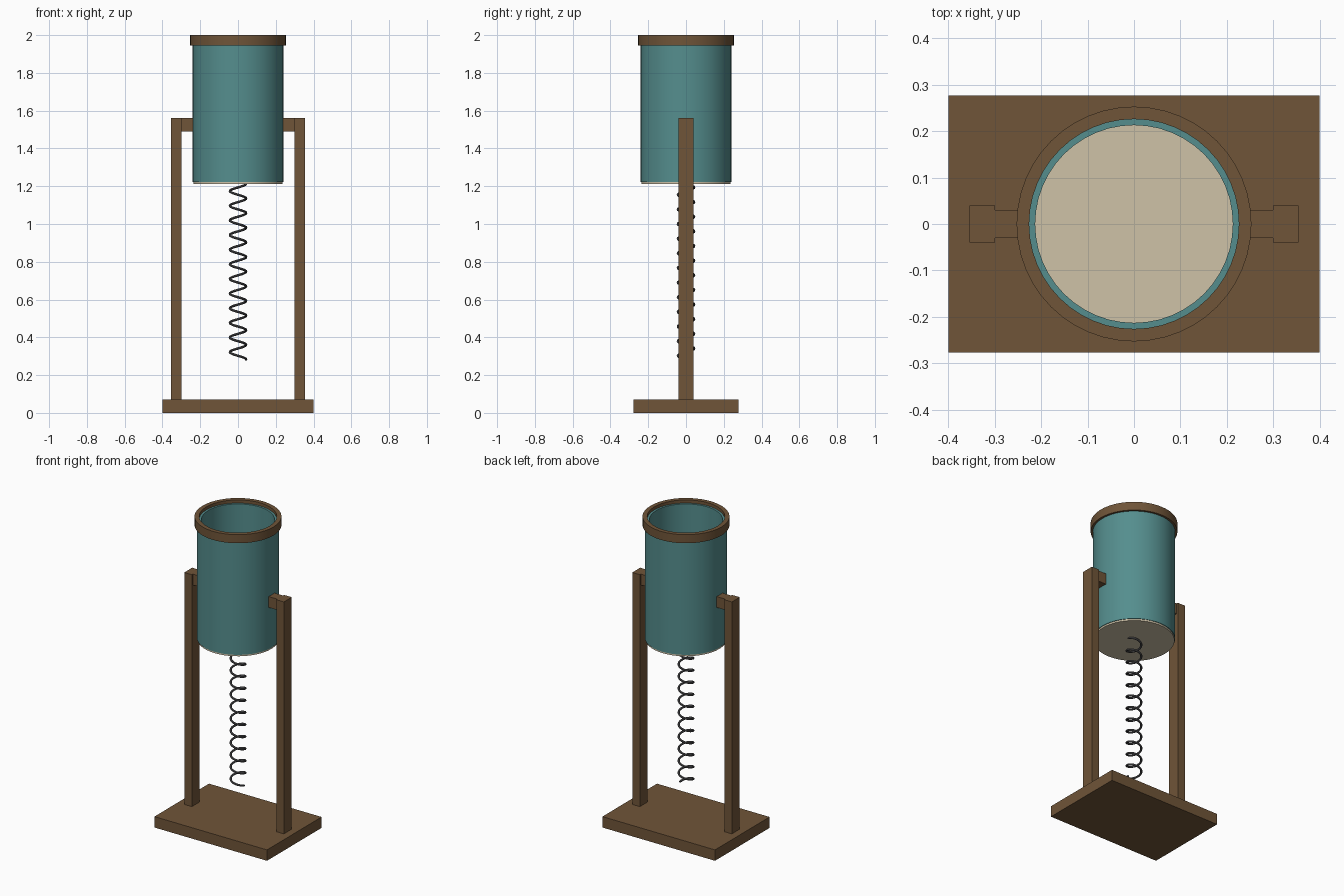
import bpy, bmesh, math
from mathutils import Vector

cube = bpy.data.objects.get("Cube")
if cube:
    bpy.data.objects.remove(cube, do_unlink=True)


def material(name, rgb):
    m = bpy.data.materials.new(name)
    m.use_nodes = True
    color = (*rgb, 1)
    m.diffuse_color = color
    m.node_tree.nodes["Principled BSDF"].inputs["Base Color"].default_value = color
    return m


wood = material("brown wood", (0.16, 0.09, 0.04))
teal = material("teal shell", (0.09, 0.27, 0.27))
skin = material("pale skin", (0.62, 0.54, 0.39))
steel = material("grey steel", (0.1, 0.1, 0.105))


def finish(name, bm, mat, smooth=False):
    bmesh.ops.recalc_face_normals(bm, faces=bm.faces)
    mesh = bpy.data.meshes.new(name)
    bm.to_mesh(mesh)
    bm.free()
    mesh.materials.append(mat)
    ob = bpy.data.objects.new(name, mesh)
    bpy.context.collection.objects.link(ob)
    if smooth:
        bpy.ops.object.select_all(action='DESELECT')
        ob.select_set(True)
        bpy.context.view_layer.objects.active = ob
        bpy.ops.object.shade_smooth_by_angle(angle=math.radians(30))
    return ob


def box(name, lo, hi, mat):
    bm = bmesh.new()
    bmesh.ops.create_cube(bm, size=1)
    lo, hi = Vector(lo), Vector(hi)
    for v in bm.verts:
        v.co = (lo + hi) / 2 + v.co * (hi - lo)
    return finish(name, bm, mat)


def lathe(name, profile, mat, sides=48):
    """Spin a closed (radius, height) profile around z."""
    bm = bmesh.new()
    rings = []
    for i in range(sides):
        a = math.tau * i / sides
        rings.append([bm.verts.new((r * math.cos(a), r * math.sin(a), z)) for r, z in profile])
    n = len(profile)
    for i in range(sides):
        a, b = rings[i], rings[(i + 1) % sides]
        for j in range(n):
            k = (j + 1) % n
            bm.faces.new((a[j], b[j], b[k], a[k]))
    return finish(name, bm, mat, smooth=True)


def tube(name, inner, outer, z0, z1, mat):
    return lathe(name, [(inner, z0), (outer, z0), (outer, z1), (inner, z1)], mat)


# Stand: base plate, two posts and the short arms that hold the drum
box("base_plate", (-0.4, -0.277, 0), (0.4, 0.277, 0.07), wood)
for side, s in (("left", 1), ("right", -1)):
    x_in, x_out = sorted((s * 0.3, s * 0.354))
    box(side + "_post", (x_in, -0.04, 0.07), (x_out, 0.04, 1.56), wood)
    x_in, x_out = sorted((s * 0.225, s * 0.3))
    box(side + "_arm", (x_in, -0.03, 1.49), (x_out, 0.03, 1.56), wood)

# Drum: open shell, top rim and the bottom skin
tube("drum_shell", 0.213, 0.24, 1.222, 1.98, teal)
tube("top_rim", 0.226, 0.253, 1.945, 2.0, wood)
bm = bmesh.new()
bmesh.ops.create_cone(bm, cap_ends=True, segments=48, radius1=0.236, radius2=0.236, depth=0.015)
bmesh.ops.translate(bm, verts=bm.verts, vec=(0, 0, 1.2185))
finish("bottom_skin", bm, skin, smooth=True)

# Spring: left-handed coil hanging from the skin
turns, steps, wire = 12, 24, 8
radius, thick, low, high = 0.043, 0.0065, 0.283, 1.213
bm = bmesh.new()
rings = []
for i in range(turns * steps + 1):
    a = -math.tau * i / steps
    out = Vector((math.cos(a), math.sin(a), 0))
    centre = out * radius + Vector((0, 0, low + (high - low) * i / (turns * steps)))
    rise = (high - low) / (turns * math.tau)
    along = Vector((math.sin(a) * radius, -math.cos(a) * radius, rise)).normalized()
    side = along.cross(out)
    ring = []
    for j in range(wire):
        t = math.tau * j / wire
        ring.append(bm.verts.new(centre + (out * math.cos(t) + side * math.sin(t)) * thick))
    rings.append(ring)
for a, b in zip(rings, rings[1:]):
    for j in range(wire):
        k = (j + 1) % wire
        bm.faces.new((a[j], a[k], b[k], b[j]))
bm.faces.new(rings[0])
bm.faces.new(rings[-1])
finish("coil_spring", bm, steel, smooth=True)
